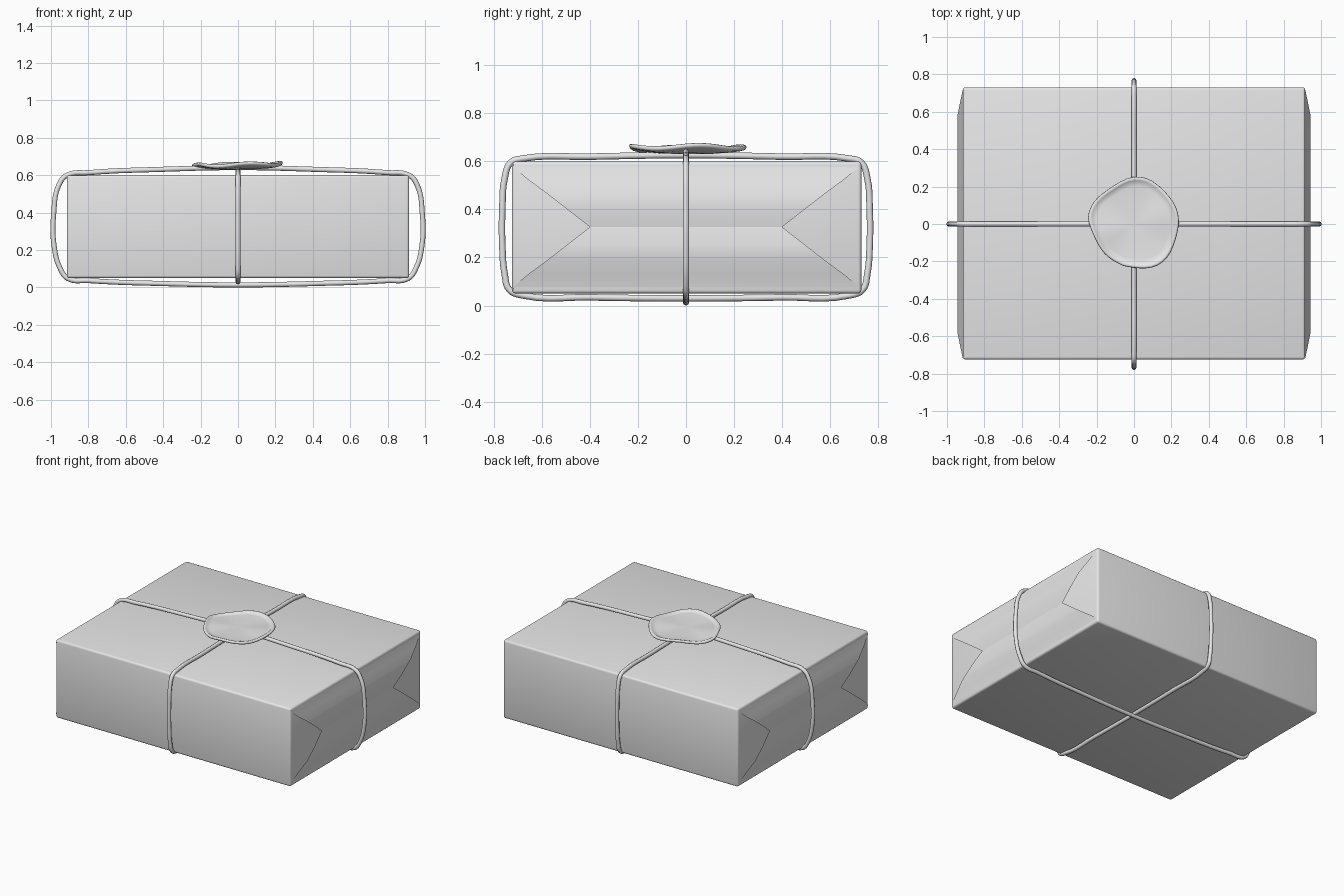
import bpy, bmesh, math

if "Cube" in bpy.data.objects:
    bpy.data.objects.remove(bpy.data.objects["Cube"])

grey = bpy.data.materials.new("plain grey")
grey.diffuse_color = (0.8, 0.8, 0.8, 1)
grey.use_nodes = True
grey.node_tree.nodes["Principled BSDF"].inputs["Base Color"].default_value = grey.diffuse_color


def finish(obj, angle=40):
    obj.data.materials.append(grey)
    bpy.ops.object.select_all(action='DESELECT')
    obj.select_set(True)
    bpy.context.view_layer.objects.active = obj
    bpy.ops.object.shade_smooth_by_angle(angle=math.radians(angle))


def from_bmesh(name, bm, angle=40):
    me = bpy.data.meshes.new(name)
    bm.to_mesh(me)
    bm.free()
    obj = bpy.data.objects.new(name, me)
    bpy.context.collection.objects.link(obj)
    finish(obj, angle)
    return obj


# Parcel body with softly rounded edges
bm = bmesh.new()
bmesh.ops.create_cube(bm, size=1)
for v in bm.verts:
    v.co = (v.co.x * 1.83, v.co.y * 1.455 + 0.003, v.co.z * 0.55 + 0.325)
bmesh.ops.bevel(bm, geom=bm.edges[:], offset=0.014, segments=3,
                profile=0.5, affect='EDGES')
from_bmesh("parcel_body", bm)

# Folded paper flaps on both ends: (height above the seam, x, half width)
FLAP = [(0.265, 0.912, 0.72), (0.245, 0.916, 0.715), (0.195, 0.929, 0.655),
        (0.14, 0.944, 0.58), (0.07, 0.941, 0.49), (0.0, 0.930, 0.40)]
for sx, side in ((1, "right"), (-1, "left")):
    for sz, level in ((1, "upper"), (-1, "lower")):
        bm = bmesh.new()
        rows = [[bm.verts.new((sx * x, s * w, 0.327 + sz * h)) for s in (-1, 1)]
                for h, x, w in FLAP]
        for a, b in zip(rows, rows[1:]):
            loop = (a[0], b[0], b[1], a[1])
            bm.faces.new(loop if sx * sz > 0 else loop[::-1])
        from_bmesh(side + "_" + level + "_flap", bm)

# Two loops of string: half outlines (distance, height), bottom to top
LONG = [(0, 0.014), (0.4, 0.021), (0.8, 0.037), (0.91, 0.048), (0.95, 0.10),
        (0.983, 0.22), (0.985, 0.40), (0.957, 0.55), (0.915, 0.60),
        (0.8, 0.614), (0.4, 0.632), (0, 0.641)]
SHORT = [(0, 0.030), (0.4, 0.034), (0.68, 0.042), (0.735, 0.065),
         (0.755, 0.13), (0.765, 0.25), (0.765, 0.40), (0.755, 0.53),
         (0.73, 0.595), (0.68, 0.612), (0.4, 0.620), (0, 0.626)]


def string_loop(name, half, along_x):
    pts = half + [(-d, z) for d, z in half[-2:0:-1]]
    cu = bpy.data.curves.new(name, 'CURVE')
    cu.dimensions = '3D'
    cu.bevel_depth = 0.0135
    cu.bevel_resolution = 2
    cu.resolution_u = 5
    sp = cu.splines.new('BEZIER')
    sp.bezier_points.add(len(pts) - 1)
    for p, (d, z) in zip(sp.bezier_points, pts):
        p.co = (d, 0, z) if along_x else (0, d, z)
        p.handle_left_type = p.handle_right_type = 'AUTO'
    sp.use_cyclic_u = True
    obj = bpy.data.objects.new(name, cu)
    bpy.context.collection.objects.link(obj)
    bpy.ops.object.select_all(action='DESELECT')
    obj.select_set(True)
    bpy.context.view_layer.objects.active = obj
    bpy.ops.object.convert(target='MESH')
    finish(bpy.context.view_layer.objects.active, 60)


string_loop("long_string", LONG, True)
string_loop("short_string", SHORT, False)

# Wavy wax seal: (radius fraction, height above the middle)
N = 48
RINGS = [(0.45, -0.012), (0.78, -0.013), (0.88, -0.004), (0.93, 0.006),
         (0.97, 0.009), (1.0, 0.004), (1.0, -0.006), (0.96, -0.011),
         (0.85, -0.018), (0.45, -0.023)]
RINGS = [(0.45, 0.0), (0.80, 0.0), (0.89, 0.001), (0.92, 0.007),
         (0.96, 0.010), (0.99, 0.007), (1.0, 0.0), (0.98, -0.008),
         (0.92, -0.012), (0.80, -0.017), (0.45, -0.024)]


def seal_point(f, h, a):
    r = 0.243 + 0.007 * math.cos(3 * a + 2.6) + 0.006 * math.sin(5 * a + 0.4)
    if math.cos(a - 3.75) > 0.75:          # flattened lower left side
        r -= 0.10 * (math.cos(a - 3.75) - 0.75)
    x, y = f * r * math.cos(a), f * r * math.sin(a)
    wave = 0.007 * f * f * math.sin(4 * a + 0.6) + 0.02 * x
    return (x, y, 0.656 + h + wave)


bm = bmesh.new()
rings = [[bm.verts.new(seal_point(f, h, 2 * math.pi * i / N)) for i in range(N)]
         for f, h in RINGS]
for a, b in zip(rings, rings[1:]):
    for i in range(N):
        j = (i + 1) % N
        bm.faces.new((a[i], b[i], b[j], a[j]))
top = bm.verts.new((0, 0, 0.658))
low = bm.verts.new((0, 0, 0.630))
for i in range(N):
    j = (i + 1) % N
    bm.faces.new((top, rings[0][i], rings[0][j]))
    bm.faces.new((low, rings[-1][j], rings[-1][i]))
from_bmesh("wax_seal", bm, 60)
